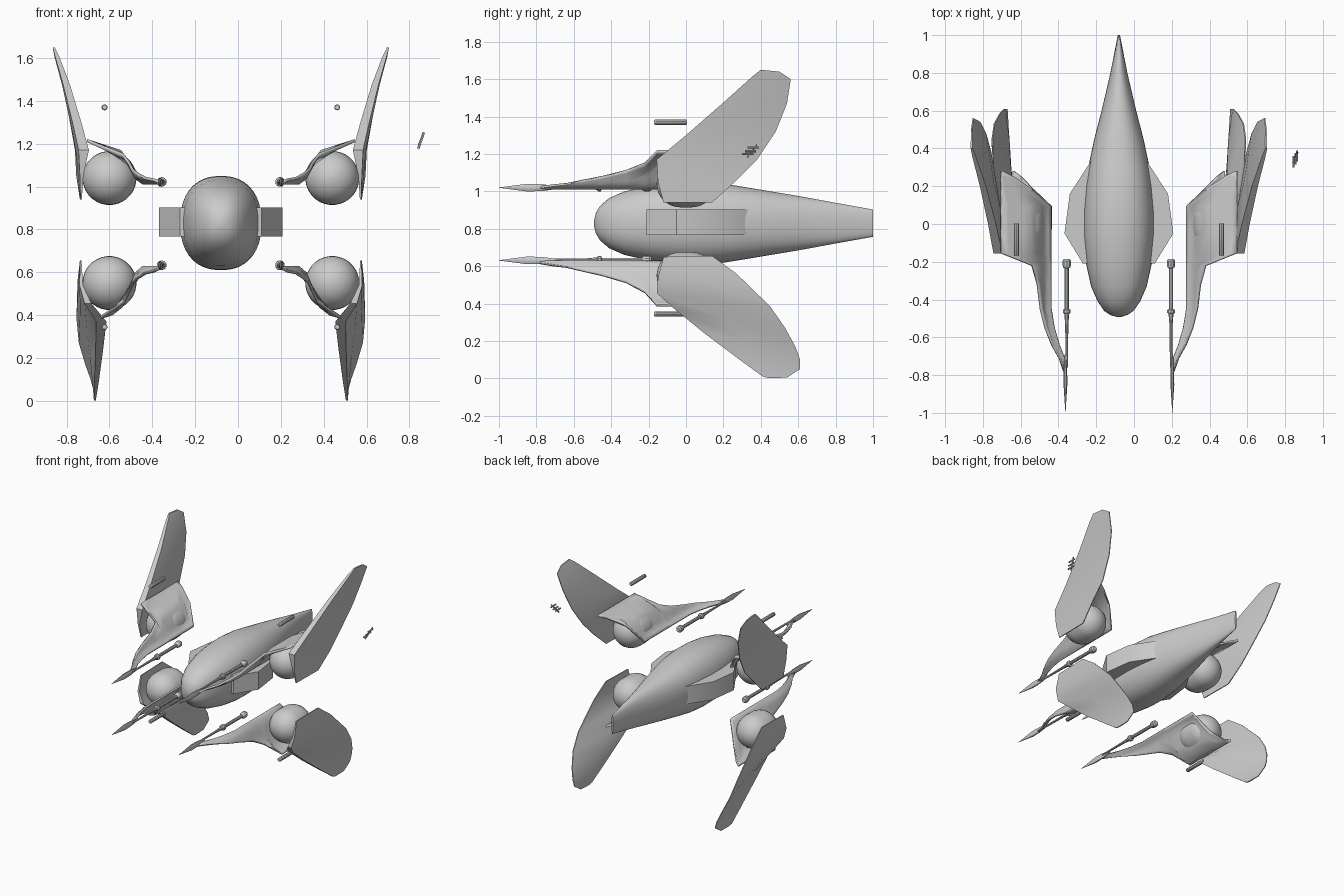
import bpy, bmesh, math
from mathutils import Vector

if "Cube" in bpy.data.objects:
    bpy.data.objects.remove(bpy.data.objects["Cube"])

CX = -0.08  # symmetry plane of the craft


def finish(name, bm, angle=30):
    bmesh.ops.remove_doubles(bm, verts=bm.verts, dist=1e-5)
    bmesh.ops.recalc_face_normals(bm, faces=bm.faces)
    me = bpy.data.meshes.new(name)
    bm.to_mesh(me)
    bm.free()
    ob = bpy.data.objects.new(name, me)
    bpy.context.collection.objects.link(ob)
    bpy.ops.object.select_all(action='DESELECT')
    ob.select_set(True)
    bpy.context.view_layer.objects.active = ob
    bpy.ops.object.shade_smooth_by_angle(angle=math.radians(angle))
    return ob


def loft(name, rings, closed=True, side=1, angle=30):
    """Skin a list of equal-length point rings; side=-1 mirrors about CX."""
    bm = bmesh.new()
    vs = [[bm.verts.new((p[0] if side > 0 else 2 * CX - p[0], p[1], p[2])) for p in r] for r in rings]
    n = len(rings[0])
    for a, b in zip(vs, vs[1:]):
        for i in range(n if closed else n - 1):
            j = (i + 1) % n
            bm.faces.new((a[i], a[j], b[j], b[i]))
    if closed:
        bm.faces.new(vs[0])
        bm.faces.new(vs[-1])
    return finish(name, bm, angle)


def oval(x, y, z, hw, hh, n=16, e=2.0):
    pts = []
    for i in range(n):
        a = 2 * math.pi * (i + 0.5) / n
        c, s = math.cos(a), math.sin(a)
        pts.append((x + hw * math.copysign(abs(c) ** (2 / e), c), y,
                    z + hh * math.copysign(abs(s) ** (2 / e), s)))
    return pts


def spindle(name, x, z, prof, side=1, n=10, squash=1.0, angle=30):
    return loft(name, [oval(x, y, z, r * squash, r, n) for y, r in prof], side=side, angle=angle)


# Teardrop fuselage tapering to an upright tail edge
hull = [(-.492, .012, .015), (-.482, .045, .055), (-.46, .078, .092), (-.41, .113, .135), (-.33, .148, .17),
        (-.2, .177, .2), (-.06, .19, .217), (.06, .19, .22), (.2, .178, .212), (.3, .163, .196),
        (.45, .131, .171), (.6, .092, .146), (.8, .045, .109), (1.0, .006, .073)]
loft("fuselage", [oval(CX, y, .83, w, h, 40, 2.3) for y, w, h in hull], angle=50)

# Faceted side sponsons
plan = [(.0, .33), (.07, .33), (.18, .16), (.208, -.05), (.11, -.21), (.0, -.21)]
for s, tag in ((1, "right"), (-1, "left")):
    loft("sponson_" + tag, [[(x, y, z) for x, y in plan] for z in (.767, .903)], side=s)

# Wing data: cowl arc (x, z), then blade rows (leading x y z, trailing x y z, half thickness)
upper = dict(
    tag="upper", gun=1.022, engine=1.04, cannon=1.37,
    arc=[(.28, 1.015), (.315, 1.04), (.345, 1.105), (.39, 1.165), (.47, 1.19), (.545, 1.215)],
    blade=[(.572, -.12, .94, .575, .14, .94, .004), (.57, -.15, 1.05, .592, .26, 1.05, .01),
           (.56, -.157, 1.17, .598, .38, 1.17, .03), (.592, .0, 1.3, .625, .48, 1.32, .026),
           (.64, .2, 1.475, .655, .54, 1.47, .02), (.685, .35, 1.61, .692, .56, 1.6, .012),
           (.7, .4, 1.65, .7, .5, 1.64, .006)])
lower = dict(
    tag="lower", gun=.633, engine=.55, cannon=.345,
    arc=[(.28, .625), (.315, .595), (.345, .52), (.385, .44), (.43, .405), (.48, .39)],
    blade=[(.573, -.12, .65, .575, .14, .655, .004), (.572, -.15, .54, .586, .27, .56, .01),
           (.54, -.155, .455, .591, .45, .385, .02), (.478, -.06, .37, .58, .53, .27, .03),
           (.487, .1, .24, .55, .585, .17, .022), (.5, .3, .09, .525, .61, .1, .013),
           (.508, .41, .01, .512, .61, .05, .007), (.508, .44, .002, .51, .54, .004, .005)])

# Cowl sheet sections: y, start and end along the arc, inward shift
cowl = [(-.78, 0, .3, -.08), (-.71, 0, .7, -.07), (-.64, 0, 1.0, -.042), (-.55, 0, 1.3, -.016),
        (-.45, 0, 1.6, 0), (-.32, 0, 2.1, 0), (-.22, 0, 2.75, 0), (-.155, 0, 5, 0),
        (-.03, 0, 5, 0), (.095, 0, 5, 0), (.18, 2.6, 5, 0), (.25, 4.2, 5, 0), (.28, 4.9, 5, 0)]


def on_arc(arc, t):
    i = min(int(t), len(arc) - 2)
    return Vector(arc[i]).lerp(Vector(arc[i + 1]), t - i)


def blade_ring(lx, ly, lz, tx, ty, tz, t):
    m = Vector((lx, ly, lz)).lerp(Vector((tx, ty, tz)), .45)
    w = t * .8
    return [(lx - w, ly, lz), (lx + w, ly, lz), (m.x + t * .7, m.y, m.z),
            (tx + .003, ty, tz), (tx - .003, ty, tz), (m.x - t, m.y, m.z)]


for wing in (upper, lower):
    for s, side in ((1, "right"), (-1, "left")):
        tag = wing["tag"] + "_" + side
        g, e, c = wing["gun"], wing["engine"], wing["cannon"]
        # Cowl over the engine, drawn forward into a strake
        rings = []
        for y, a, b, dx in cowl:
            ps = [on_arc(wing["arc"], a + (b - a) * k / 10) for k in range(11)]
            rings.append([(p.x + dx, y, p.y) for p in ps])
        ob = loft("cowl_" + tag, rings, closed=False, side=s, angle=45)
        mod = ob.modifiers.new("thickness", 'SOLIDIFY')
        mod.thickness = .014
        mod.offset = 0
        # Swept outer blade
        loft("blade_" + tag, [blade_ring(*r) for r in wing["blade"]], side=s, angle=28)
        # Rounded engine pod
        pod = [(-.03 - .127 * math.cos(k * math.pi / 16), .125 * math.sin(k * math.pi / 16) + .001)
               for k in range(9)]
        pod += [(.03 + .127 * math.sin(k * math.pi / 16), .125 * math.cos(k * math.pi / 16) + .001)
                for k in range(9)]
        spindle("engine_" + tag, .44, e, pod, s, 32)
        # Long gun with rear knob and collar, and the flat spike in front
        spindle("gun_" + tag, .196, g,
                [(-.76, .006), (-.53, .009), (-.475, .014), (-.47, .022), (-.455, .022), (-.45, .012),
                 (-.235, .012), (-.23, .019), (-.222, .023), (-.195, .023), (-.185, .016)], s, 10)
        spindle("spike_" + tag, .203, g - .002,
                [(-1.0, .001), (-.85, .022), (-.77, .02), (-.69, .008)], s, 8, .5)
        # Small auxiliary cannon
        spindle("cannon_" + tag, .463, c, [(-.17, .011), (-.165, .014), (.0, .014), (.005, .011)], s, 10)

# Small cluster of loose fittings off the right side
for i, (x, y, z) in enumerate([(.845, .335, 1.2), (.855, .35, 1.215), (.863, .365, 1.235)]):
    spindle("fitting_%d" % i, x, z, [(y - .035, .006), (y + .025, .006)], 1, 6)
loft("fitting_link", [oval(.842, .325, 1.18, .006, .006, 6), oval(.866, .38, 1.25, .006, .006, 6)])
